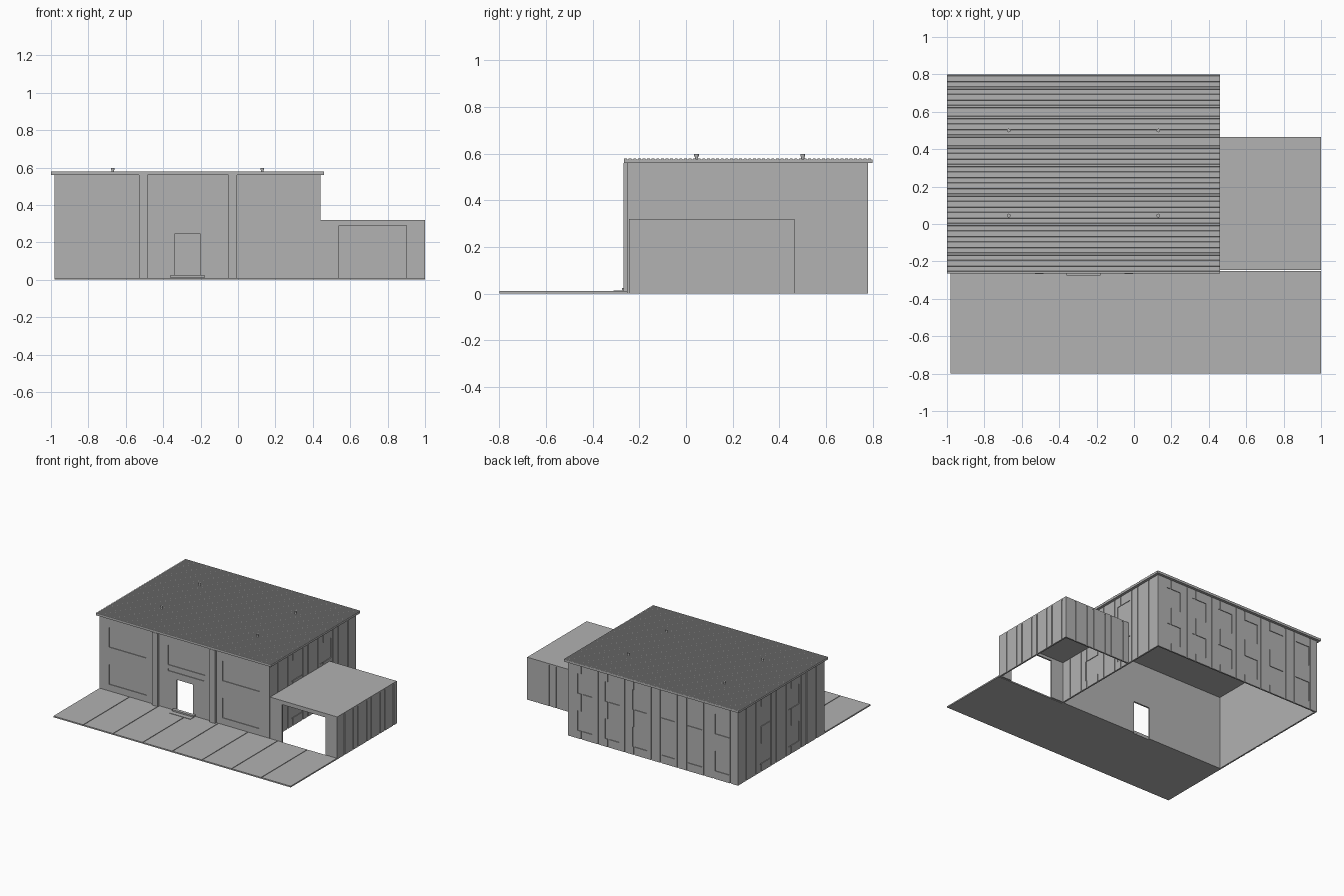
import bpy
import bmesh
from mathutils import Vector

if "Cube" in bpy.data.objects:
    bpy.data.objects.remove(bpy.data.objects["Cube"])

GREY = (0.445, 0.445, 0.445, 1)
grey = bpy.data.materials.new("plain grey")
grey.use_nodes = True
grey.diffuse_color = GREY
grey.node_tree.nodes["Principled BSDF"].inputs["Base Color"].default_value = GREY

THICK = 0.012
RELIEF = 0.005


def finish(name, bm):
    bmesh.ops.remove_doubles(bm, verts=bm.verts, dist=0.0001)
    bmesh.ops.recalc_face_normals(bm, faces=bm.faces)
    mesh = bpy.data.meshes.new(name)
    bm.to_mesh(mesh)
    bm.free()
    mesh.materials.append(grey)
    obj = bpy.data.objects.new(name, mesh)
    bpy.context.collection.objects.link(obj)
    return obj


def box(name, x0, x1, y0, y1, z0, z1):
    bm = bmesh.new()
    bmesh.ops.create_cube(bm, size=1)
    for v in bm.verts:
        v.co = ((x0 + x1) / 2 + v.co.x * (x1 - x0),
                (y0 + y1) / 2 + v.co.y * (y1 - y0),
                (z0 + z1) / 2 + v.co.z * (z1 - z0))
    return finish(name, bm)


def grooves(length, height, spacing):
    """Narrow upright seams between wall boards of alternating width."""
    seams, u, wide = [], spacing, True
    while u < length - spacing / 2:
        seams.append((u, u + 0.01, 0, height))
        u += spacing * (1.3 if wide else 0.7)
        wide = not wide
    return seams


def wall(name, origin, along, length, height, recesses=(), openings=()):
    """Thin upright sheet with recessed panels and clear openings."""
    origin, along, up = Vector(origin), Vector(along), Vector((0, 0, 1))
    outward = along.cross(up)
    rects = list(recesses) + list(openings)
    us = sorted({round(u, 4) for r in rects for u in r[:2]} | {0, length})
    vs = sorted({round(v, 4) for r in rects for v in r[2:]} | {0, height})

    def inside(u, v, group):
        return any(a < u < b and c < v < d for a, b, c, d in group)

    def depth(i, j):
        if not (0 <= i < len(us) - 1 and 0 <= j < len(vs) - 1):
            return THICK
        u, v = (us[i] + us[i + 1]) / 2, (vs[j] + vs[j + 1]) / 2
        if inside(u, v, openings):
            return THICK
        return RELIEF if inside(u, v, recesses) else 0

    bm = bmesh.new()

    def quad(*corners):
        bm.faces.new([bm.verts.new(origin + along * u + up * v - outward * d)
                      for u, v, d in corners])

    for i in range(len(us) - 1):
        for j in range(len(vs) - 1):
            d = depth(i, j)
            if d == THICK:
                continue
            a, b, c, e = us[i], us[i + 1], vs[j], vs[j + 1]
            for level in (d, THICK):
                quad((a, c, level), (b, c, level), (b, e, level), (a, e, level))
            # Reveals where the neighbouring cell lies deeper
            for di, dj, p, q in ((-1, 0, (a, c), (a, e)), (1, 0, (b, c), (b, e)),
                                 (0, -1, (a, c), (b, c)), (0, 1, (a, e), (b, e))):
                n = depth(i + di, j + dj)
                if n > d:
                    quad((*p, d), (*q, d), (*q, n), (*p, n))
    return finish(name, bm)


# Main extents
LEFT, RIGHT, FRONT, BACK, TOP = -0.98, 0.44, -0.25, 0.78, 0.56
WIDTH, DEEP = RIGHT - LEFT, BACK - FRONT
LOWER, UPPER = (0.06, 0.21), (0.34, 0.49)

# Front wall: wide windows in three bays, band over the doorway
front_windows = []
for x in (-0.9, -0.41, 0.045):
    u = x - LEFT
    front_windows.append((u, u + 0.31, *UPPER))
    if x != -0.41:
        front_windows.append((u, u + 0.31, *LOWER))
front_windows.append((0.57, 0.87, 0.295, 0.31))
wall("front_wall", (LEFT, FRONT, 0), (1, 0, 0), WIDTH, TOP, front_windows,
     [(0.64, 0.78, 0, 0.245)])

# Back wall: two rows of narrow windows between boards
back_windows = [(0.08 + k * 0.23, 0.2 + k * 0.23, *row)
                for k in range(6) for row in (LOWER, UPPER)]
wall("back_wall", (RIGHT, BACK, 0), (-1, 0, 0), WIDTH, TOP,
     back_windows + grooves(WIDTH, TOP, 0.11))

# Side walls
side_windows = [(u, u + 0.13, *row) for u in (0.26, 0.6) for row in (LOWER, UPPER)]
side_panels = side_windows + grooves(DEEP, TOP, 0.09)
wall("left_side_wall", (RIGHT, FRONT, 0), (0, 1, 0), DEEP, TOP, side_panels)
wall("right_side_wall", (LEFT, BACK, 0), (0, -1, 0), DEEP, TOP, side_panels)

# Pilasters on the front
for side, x in (("right", -0.53), ("left", -0.05)):
    box(side + "_pilaster", x, x + 0.045, -0.268, FRONT, 0, TOP)

# Ribbed main roof
bm = bmesh.new()
Y0, Y1, RIBS = -0.265, 0.8, 54
step = (Y1 - Y0) / RIBS
profile = [(Y0, TOP)]
for k in range(RIBS):
    y = Y0 + k * step
    profile += [(y, 0.578), (y + step * 0.6, 0.578),
                (y + step * 0.65, 0.575), (y + step * 0.95, 0.575)]
profile += [(Y1, 0.578), (Y1, TOP)]
face = bm.faces.new([bm.verts.new((-1, y, z)) for y, z in profile])
ext = bmesh.ops.extrude_face_region(bm, geom=[face])
bmesh.ops.translate(bm, vec=(1.46, 0, 0),
                    verts=[g for g in ext["geom"] if isinstance(g, bmesh.types.BMVert)])
finish("main_roof", bm)

# Roof vents: short pipe with a wider cap
for i, x in enumerate((-0.67, 0.13)):
    for j, y in enumerate((0.045, 0.5)):
        bm = bmesh.new()
        for radius, z, h in ((0.007, 0.582, 0.016), (0.01, 0.593, 0.01)):
            made = bmesh.ops.create_cone(bm, cap_ends=True, segments=12,
                                         radius1=radius, radius2=radius, depth=h)
            bmesh.ops.translate(bm, verts=made["verts"], vec=(x, y, z))
        finish("roof_vent_%d" % (i * 2 + j + 1), bm)

# Garage: open front, boarded side and back, flat roof
GX, GF, GB, GT = 1.0, -0.245, 0.465, 0.32
GW = GX - RIGHT
wall("garage_front_wall", (RIGHT, GF, 0), (1, 0, 0), GW, GT - 0.01,
     openings=[(0.1, 0.46, 0, 0.29)])
wall("garage_side_wall", (GX, GF, 0), (0, 1, 0), GB - GF, GT - 0.01,
     grooves(GB - GF, GT - 0.01, 0.08))
wall("garage_back_wall", (GX, GB, 0), (-1, 0, 0), GW, GT - 0.01,
     grooves(GW, GT - 0.01, 0.08))
box("garage_roof", RIGHT, GX, GF, GB, GT - 0.01, GT)

# Forecourt: paving slabs with joints over a thin base
box("forecourt_base", LEFT, GX, -0.8, FRONT, 0, 0.006)
SLABS = 8
pitch = (GX - LEFT) / SLABS
for k in range(SLABS):
    x = LEFT + k * pitch
    box("paving_slab_%d" % (k + 1), x + (0.005 if k else 0), x + pitch,
        -0.8, FRONT, 0.006, 0.01)

# Door steps
box("lower_door_step", -0.36, -0.18, -0.31, FRONT, 0.01, 0.013)
box("upper_door_step", -0.36, -0.18, -0.275, FRONT, 0.01, 0.024)
